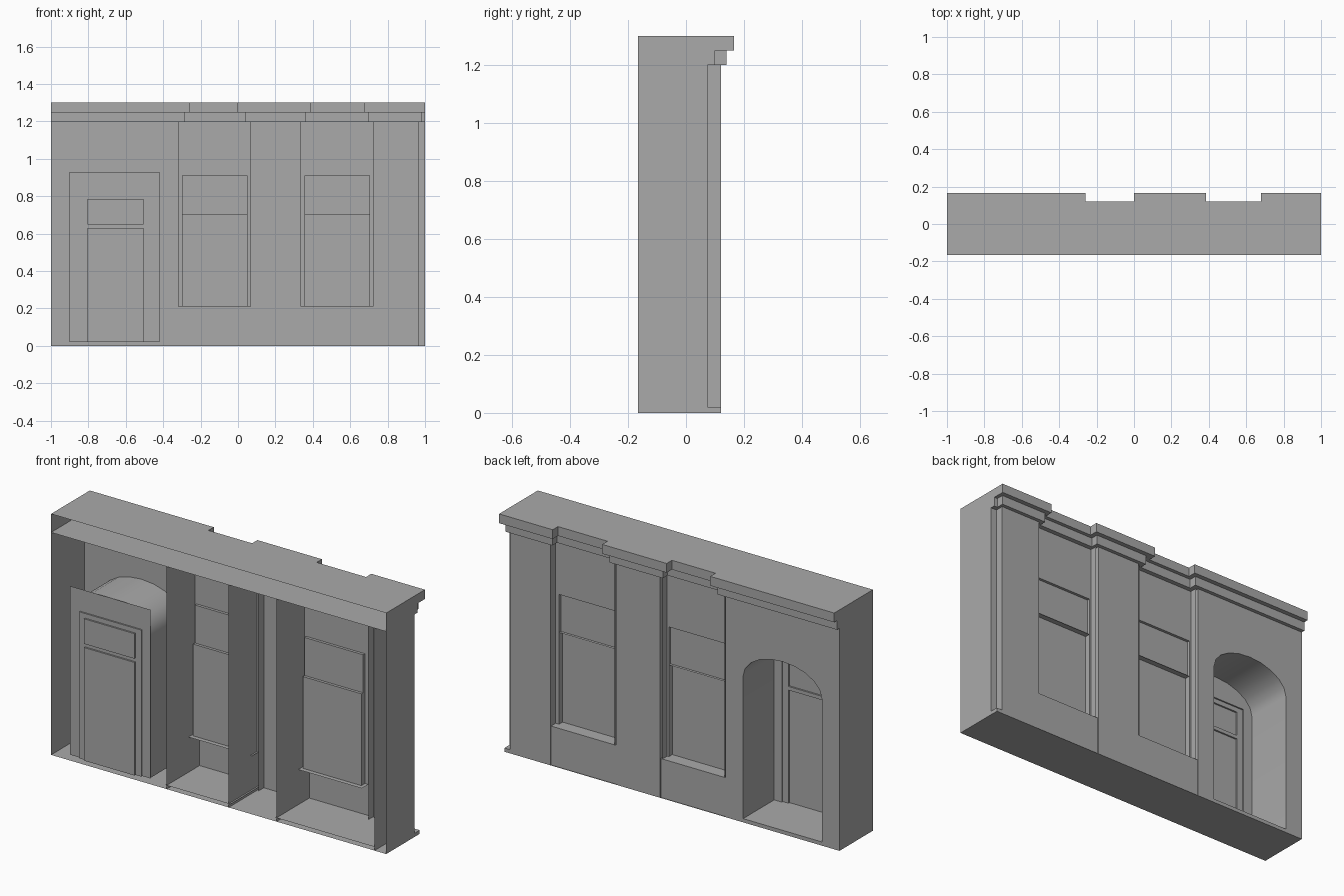
import bpy, math

old = bpy.data.objects.get("Cube")
if old:
    bpy.data.objects.remove(old)

stone = bpy.data.materials.new("plain_grey")
stone.use_nodes = True
GREY = (0.4, 0.4, 0.4, 1)
stone.diffuse_color = GREY
stone.node_tree.nodes["Principled BSDF"].inputs["Base Color"].default_value = GREY

FRONT, FACE, RECESS, BASE = -0.165, 0.12, 0.075, 0.115
EAVES, TOP, STEP = 1.2, 1.3, 0.02


def build(name, verts, faces):
    mesh = bpy.data.meshes.new(name)
    mesh.from_pydata(verts, [], faces)
    mesh.materials.append(stone)
    obj = bpy.data.objects.new(name, mesh)
    bpy.context.collection.objects.link(obj)
    return obj


def polygon(name, points):
    return build(name, points, [list(range(len(points)))])


def upright(name, x0, x1, z0, z1, y):
    """Sheet facing the back (+y)."""
    return polygon(name, [(x1, y, z0), (x0, y, z0), (x0, y, z1), (x1, y, z1)])


def flat(name, x0, x1, y0, y1, z):
    return polygon(name, [(x0, y0, z), (x1, y0, z), (x1, y1, z), (x0, y1, z)])


def side(name, x, y0, y1, z0, z1):
    return polygon(name, [(x, y0, z0), (x, y1, z0), (x, y1, z1), (x, y0, z1)])


def rect(r, y):
    x0, x1, z0, z1 = r
    return [(x1, y, z0), (x0, y, z0), (x0, y, z1), (x1, y, z1)]


def ring(name, outer, inner, y, y_inner=None):
    """Four quads joining two rectangles: a flat frame or a reveal."""
    verts = rect(outer, y) + rect(inner, y if y_inner is None else y_inner)
    faces = [(i, (i + 1) % 4, (i + 1) % 4 + 4, i + 4) for i in range(4)]
    return build(name, verts, faces)


def pocket(name, r, y_outer, y_inner):
    ring(name + "_reveal", r, r, y_outer, y_inner)
    upright(name + "_panel", *r, y_inner)


def sweep(name, rows, skip=()):
    """Strips joining rows of equal point count."""
    n = len(rows[0])
    verts = [p for row in rows for p in row]
    faces = []
    for k in range(len(rows) - 1):
        for i in range(n - 1):
            if i not in skip:
                a = k * n + i
                faces.append((a + 1, a, a + n, a + n + 1))
    return build(name, verts, faces)


def plan(y, yb, bays, end, z):
    """Stepped plan line along the facade at height z."""
    pts = [(-1, y)]
    for a, b in bays:
        pts += [(a, y), (a, yb), (b, yb), (b, y)]
    pts += [(end, y), (end, yb), (1, yb)]
    return [(px, py, z) for px, py in pts]


# Stepped piers, with the door pier and bay panels left for later
BAYS = [(-0.32, 0.07), (0.335, 0.725)]
wall = lambda z: plan(FACE, RECESS, BAYS, 0.965, z)
lower = lambda z: plan(0.14, 0.10, [(-0.285, 0.04), (0.36, 0.70)], 0.98, z)
upper = lambda z: plan(0.165, FACE, [(-0.26, 0.0), (0.385, 0.68)], 1.0, z)
sweep("piers", [wall(0), wall(EAVES)], skip=(0, 2, 6))

# Two-tier cornice and roof
sweep("cornice", [wall(EAVES), lower(EAVES), lower(1.25), upper(1.25), upper(TOP)])
polygon("roof", [(1, FRONT, TOP)] + upper(TOP)[::-1] + [(-1, FRONT, TOP)])
polygon("ceiling", [(-1, FRONT, EAVES)] + wall(EAVES) + [(1, FRONT, EAVES)])

# End walls following the cornice profile
for name, x, y_wall, y_low, y_up in (("right_end", -1, FACE, 0.14, 0.165),
                                     ("left_end", 1, RECESS, 0.10, FACE)):
    prof = [(FRONT, 0), (y_wall, 0), (y_wall, EAVES), (y_low, EAVES),
            (y_low, 1.25), (y_up, 1.25), (y_up, TOP), (FRONT, TOP)]
    pts = [(x, y, z) for y, z in prof]
    polygon(name, pts if x > 0 else pts[::-1])

# Underside and the small corner plinth
polygon("underside", [(-1, FRONT, 0), (-1, FACE, 0), (1, FACE, 0), (1, FRONT, 0)])
flat("corner_plinth_top", 0.965, 1, RECESS, FACE, STEP)
upright("corner_plinth_back", 0.965, 1, 0, STEP, FACE)
side("corner_plinth_end", 1, RECESS, FACE, 0, STEP)

# Partitions behind the piers
for i, (x, y) in enumerate(((-0.31, BASE), (0.06, BASE), (0.345, BASE), (0.93, FACE))):
    side(f"partition_{i}", x, FRONT, y, 0, EAVES)

# Window bays: sash window, sill and base panel
for name, (a, b) in zip(("bay_right", "bay_left"), BAYS):
    w0, w1, sill, mid, head = a + 0.02, b - 0.02, 0.21, 0.705, 0.91
    ring(name + "_wall", (a, b, sill, EAVES), (w0, w1, sill, head), RECESS)
    pocket(name + "_upper_sash", (w0, w1, mid, head), RECESS, 0.06)
    pocket(name + "_lower_sash", (w0, w1, sill, mid), RECESS, 0.045)
    flat(name + "_sill", a, b, 0.02, BASE, sill)
    upright(name + "_base", a, b, 0, sill, BASE)
    flat(name + "_floor", a, b if b < 0.3 else 0.93, FRONT, BASE, STEP)

# Arched door niche
CX, HALF, SPRING, RISE, DEEP, SEG = -0.66, 0.235, 0.79, 0.14, -0.145, 10
arch = [(CX - HALF, STEP)]
for i in range(SEG + 1):
    t = math.pi * (1 - i / SEG)
    arch.append((CX + HALF * math.cos(t), SPRING + RISE * math.sin(t)))
arch.append((CX + HALF, STEP))
edge = BAYS[0][0]
outline = [(-1, EAVES), (-1, STEP)] + arch + [(edge, STEP), (edge, EAVES)]
polygon("door_wall", [(x, FACE, z) for x, z in outline][::-1])
upright("door_step", -1, edge, 0, STEP, FACE)
vault = sweep("door_vault", [[(x, y, z) for x, z in arch] for y in (FACE, DEEP)])
bpy.context.view_layer.objects.active = vault
vault.select_set(True)
bpy.ops.object.shade_smooth_by_angle(angle=math.radians(35))
flat("door_floor", CX - HALF, CX + HALF, DEEP, FACE, STEP)

# Door surround, frame, leaf and transom light
opening = (-0.84, -0.47, STEP, 0.81)
leaves = (-0.805, -0.505, STEP, 0.785)
ring("door_surround", (-0.90, -0.42, STEP, 0.93), opening, DEEP)
ring("door_reveal", opening, opening, DEEP, -0.153)
ring("door_frame", opening, leaves, -0.153)
upright("transom_bar", leaves[0], leaves[1], 0.63, 0.65, -0.153)
pocket("door_leaf", (leaves[0], leaves[1], STEP, 0.63), -0.153, -0.162)
pocket("transom_light", (leaves[0], leaves[1], 0.65, leaves[3]), -0.153, -0.162)
